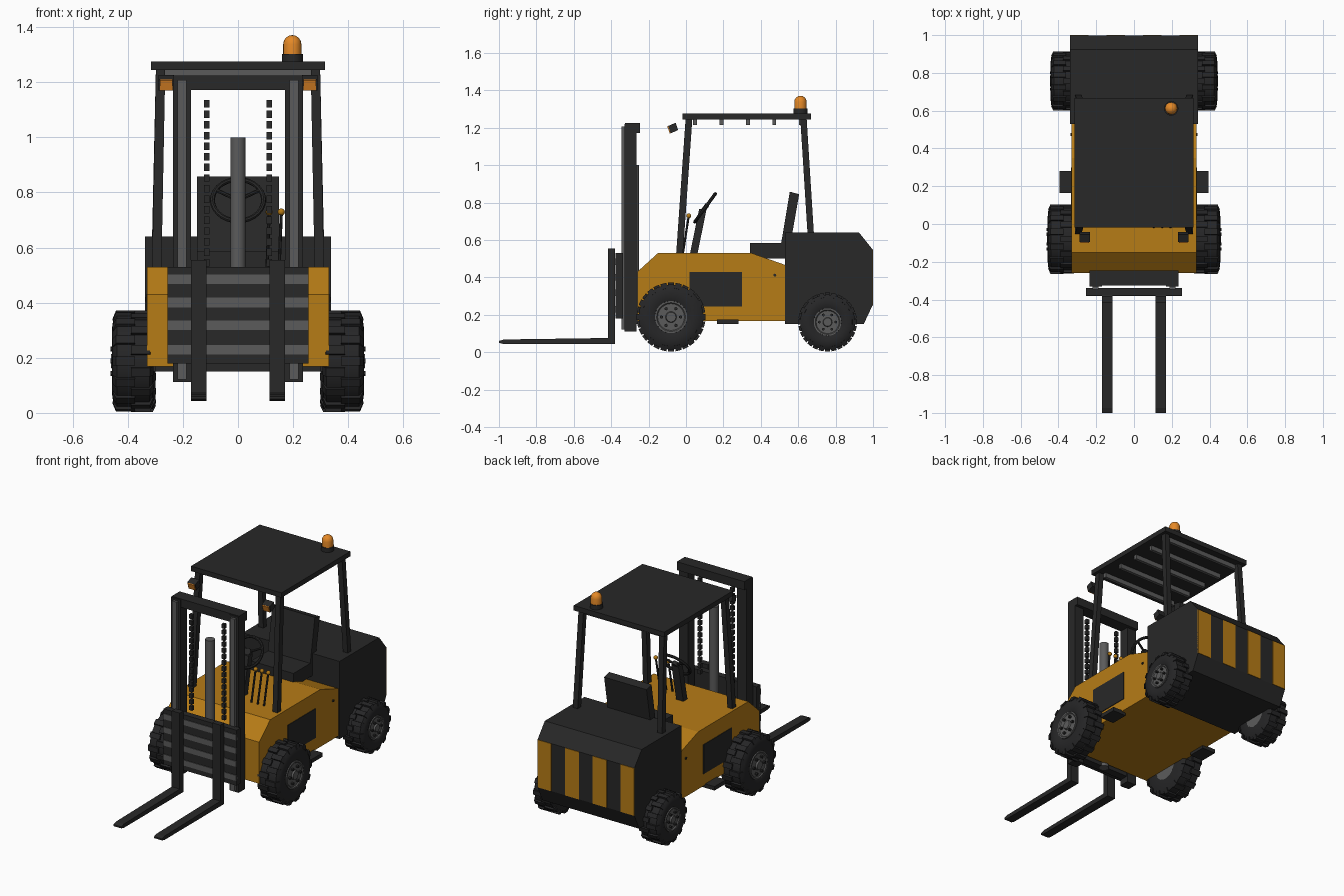
import bpy, bmesh, math
from mathutils import Vector, Matrix

if "Cube" in bpy.data.objects:
    bpy.data.objects.remove(bpy.data.objects["Cube"])


def mat(name, r, g, b):
    m = bpy.data.materials.new(name)
    m.diffuse_color = (r, g, b, 1)
    m.use_nodes = True
    m.node_tree.nodes["Principled BSDF"].inputs["Base Color"].default_value = m.diffuse_color
    return m


YELLOW = mat("body_yellow", 0.47, 0.20, 0.008)
BLACK = mat("frame_black", 0.021, 0.021, 0.021)
RUBBER = mat("tyre_rubber", 0.019, 0.019, 0.020)
GREY = mat("steel_grey", 0.105, 0.105, 0.105)
ORANGE = mat("lamp_orange", 0.78, 0.25, 0.02)


def finish(name, bm, m, smooth=False):
    bmesh.ops.recalc_face_normals(bm, faces=bm.faces)
    me = bpy.data.meshes.new(name)
    bm.to_mesh(me)
    bm.free()
    me.materials.append(m)
    ob = bpy.data.objects.new(name, me)
    bpy.context.collection.objects.link(ob)
    if smooth:
        bpy.ops.object.select_all(action='DESELECT')
        ob.select_set(True)
        bpy.context.view_layer.objects.active = ob
        bpy.ops.object.shade_smooth_by_angle(angle=math.radians(35))
    return ob


def extrude_into(bm, pts, vec):
    """Closed solid from a planar outline swept along vec."""
    a = [bm.verts.new(p) for p in pts]
    b = [bm.verts.new(Vector(p) + Vector(vec)) for p in pts]
    bm.faces.new(a)
    bm.faces.new(b[::-1])
    for i in range(len(a)):
        j = (i + 1) % len(a)
        bm.faces.new((a[i], b[i], b[j], a[j]))


def prism(name, yz, x0, x1, m):
    bm = bmesh.new()
    extrude_into(bm, [(x0, y, z) for y, z in yz], (x1 - x0, 0, 0))
    return finish(name, bm, m)


def box(name, x0, x1, y0, y1, z0, z1, m):
    return prism(name, [(y0, z0), (y1, z0), (y1, z1), (y0, z1)], x0, x1, m)


def beam(name, a, b, w, d, m):
    """Leaning post with horizontal ends, w wide in x and d deep in y."""
    bm = bmesh.new()
    extrude_into(bm, [(a[0] + sx * w / 2, a[1] + sy * d / 2, a[2])
                      for sx, sy in ((-1, -1), (1, -1), (1, 1), (-1, 1))], Vector(b) - Vector(a))
    return finish(name, bm, m)


def rod(name, a, b, r, m, n=16):
    a, b = Vector(a), Vector(b)
    bm = bmesh.new()
    rot = (b - a).to_track_quat('Z', 'Y').to_matrix().to_4x4()
    bmesh.ops.create_cone(bm, cap_ends=True, segments=n, radius1=r, radius2=r, depth=(b - a).length,
                          matrix=Matrix.Translation((a + b) / 2) @ rot)
    return finish(name, bm, m, True)


def lathe(name, prof, origin, axis, m, n=32, closed=False):
    """Spin (radius, height) points around an axis through origin."""
    bm = bmesh.new()
    vs = [bm.verts.new((r, 0, h)) for r, h in prof]
    es = [bm.edges.new(p) for p in zip(vs, vs[1:])]
    if closed:
        es.append(bm.edges.new((vs[-1], vs[0])))
    bmesh.ops.spin(bm, geom=vs + es, cent=(0, 0, 0), axis=(0, 0, 1), angle=math.tau, steps=n)
    bmesh.ops.remove_doubles(bm, verts=bm.verts, dist=1e-5)
    rot = Vector(axis).to_track_quat('Z', 'Y').to_matrix().to_4x4()
    bm.transform(Matrix.Translation(origin) @ rot)
    return finish(name, bm, m, True)


# Chassis, counterweight and its striped rear face
prism("body", [(-0.26, 0.168), (-0.26, 0.43), (-0.15, 0.53), (0.35, 0.53), (0.535, 0.465),
               (0.535, 0.168)], -0.33, 0.33, YELLOW)
prism("counterweight", [(0.53, 0.15), (0.53, 0.64), (0.925, 0.64), (0.997, 0.55), (0.997, 0.25),
                        (0.95, 0.15)], -0.338, 0.338, BLACK)
sw = 0.676 / 7
for i in range(4):
    x = -0.338 + 2 * i * sw
    box(f"rear_stripe_{i}", x, x + sw, 0.994, 1.0, 0.25, 0.55, YELLOW)

# Wheels with chunky treads
def wheel(tag, s, y, R, xi, xo):
    T = R - 0.01
    o = (0, y, R + 0.004)
    ax = (s, 0, 0)
    lathe(f"{tag}_tyre", [(0.45 * R, xi), (0.82 * R, xi), (T, xi + 0.012), (T, xo - 0.012),
                          (0.84 * R, xo), (0.62 * R, xo + 0.006), (0.47 * R, xo - 0.004)],
          o, ax, RUBBER, 32, True)
    bm = bmesh.new()
    xm, w, n = (xi + xo) / 2, 0.033 * R / 0.187, 14
    for k in range(n * 2):
        outer = k % 2
        e = (xo + 0.003) if outer else (xi - 0.003)
        d = 1 if outer else -1
        t = bmesh.new()
        extrude_into(t, [(xm - d * 0.008, -w / 2, T - 0.02), (xm - d * 0.008, -w / 2, R),
                         (e - d * 0.012, -w / 2, R), (e, -w / 2, 0.84 * R),
                         (e - d * 0.02, -w / 2, 0.82 * R)], (0, w, 0))
        t.transform(Matrix.Translation(o) @ Matrix.Rotation(math.tau * k / (n * 2), 4, 'X'))
        for v in t.verts:
            v.co.x *= s
        me = bpy.data.meshes.new("lug_tmp")
        t.to_mesh(me)
        t.free()
        bm.from_mesh(me)
        bpy.data.meshes.remove(me)
    finish(f"{tag}_tread", bm, RUBBER)
    lathe(f"{tag}_hub", [(0, xi), (0.47 * R, xi), (0.47 * R, xo + 0.003), (0.42 * R, xo + 0.003),
                         (0.39 * R, xo - 0.003), (0.16 * R, xo - 0.003), (0.14 * R, xo + 0.008),
                         (0, xo + 0.008)], o, ax, GREY, 24)
    for k in range(6):
        a = math.tau * k / 6
        p = Vector((s * (xo - 0.01), y + 0.28 * R * math.cos(a), o[2] + 0.28 * R * math.sin(a)))
        rod(f"{tag}_bolt_{k}", p, p + Vector((s * 0.02, 0, 0)), 0.05 * R, BLACK, 6)


for s, side in ((-1, "left"), (1, "right")):
    wheel(f"{side}_front_wheel", s, -0.08, 0.184, 0.31, 0.452)
    wheel(f"{side}_rear_wheel", s, 0.757, 0.157, 0.30, 0.436)

    def span(a, b):
        return sorted((s * a, s * b))

    # Side vent, filler cap and step
    box(f"{side}_vent_panel", *span(0.325, 0.334), 0.02, 0.30, 0.245, 0.43, BLACK)
    rod(f"{side}_latch", (s * 0.325, 0.475, 0.412), (s * 0.336, 0.475, 0.412), 0.008, BLACK, 8)
    box(f"{side}_step", *span(0.30, 0.395), 0.165, 0.28, 0.15, 0.175, BLACK)

    # Cab posts
    beam(f"{side}_front_post", (s * 0.295, -0.035, 0.52), (s * 0.281, 0.016, 1.25), 0.034, 0.036, BLACK)
    beam(f"{side}_rear_post", (s * 0.295, 0.667, 0.63), (s * 0.281, 0.628, 1.25), 0.034, 0.034, BLACK)

    # Tilted work lamps
    lamp = [(-0.095, 1.21), (-0.055, 1.227), (-0.042, 1.188), (-0.082, 1.17)]
    prism(f"{side}_lamp_housing", lamp, *span(0.232, 0.288), BLACK)
    prism(f"{side}_lamp_lens", [(-0.1, 1.207), (-0.094, 1.21), (-0.081, 1.173), (-0.087, 1.17)],
          *span(0.237, 0.283), ORANGE)

    # Mast rail, inner rail, lift chain
    box(f"{side}_mast_rail", *span(0.17, 0.236), -0.33, -0.265, 0.112, 1.22, BLACK)
    box(f"{side}_inner_rail", *span(0.187, 0.219), -0.346, -0.30, 0.122, 1.208, GREY)
    for k in range(16):
        z = 1.122 - 0.0385 * k
        box(f"{side}_chain_link_{k}", *span(0.103, 0.124), -0.31, -0.29, z - 0.0135, z + 0.0135, BLACK)

    # Fork: upright shank and tapered tine
    x0, x1 = span(0.114, 0.17)
    prism(f"{side}_fork", [(-0.38, 0.555), (-0.418, 0.555), (-0.418, 0.076), (-0.975, 0.068),
                           (-1.0, 0.06), (-1.0, 0.05), (-0.975, 0.044), (-0.38, 0.044)], x0, x1, BLACK)

# Mast cross members and lift cylinder
box("mast_top_bar", -0.236, 0.236, -0.325, -0.245, 1.172, 1.225, BLACK)
box("mast_bottom_bar", -0.2, 0.2, -0.32, -0.27, 0.15, 0.20, BLACK)
rod("lift_cylinder", (0, -0.278, 0.15), (0, -0.278, 1.0), 0.028, GREY, 20)

# Carriage plate with grey slats
box("carriage", -0.255, 0.255, -0.378, -0.338, 0.18, 0.53, BLACK)
for i, z in enumerate((0.196, 0.3, 0.383, 0.467)):
    z1 = z + 0.035
    box(f"carriage_slat_{i}", -0.255, 0.255, -0.382, -0.37, z + 0.015 * (i == 0), z1 + 0.015 * (i == 0), GREY)

# Roof with underside bars
box("roof", -0.316, 0.316, -0.018, 0.668, 1.245, 1.276, BLACK)
for i in range(5):
    y = 0.048 + 0.1415 * i
    box(f"roof_bar_{i}", -0.268, 0.268, y - 0.01, y + 0.01, 1.216, 1.247, GREY)

# Beacon
rod("beacon_base", (0.197, 0.612, 1.27), (0.197, 0.612, 1.303), 0.038, BLACK, 20)
dome = [(0.033, 1.30), (0.033, 1.338)] + [
    (0.033 * math.cos(a), 1.338 + 0.033 * math.sin(a)) for a in (0.4, 0.8, 1.2)] + [(0, 1.371)]
lathe("beacon_lamp", dome, (0.197, 0.612, 0), (0, 0, 1), ORANGE, 20)

# Seat
box("seat_cushion", -0.148, 0.148, 0.342, 0.54, 0.50, 0.585, BLACK)
prism("seat_back", [(0.505, 0.56), (0.555, 0.56), (0.605, 0.845), (0.555, 0.858)], -0.148, 0.148, BLACK)

# Steering column and wheel
beam("steering_column", (0, 0.04, 0.52), (0, 0.09, 0.765), 0.05, 0.04, BLACK)
ring = [(0.093 + 0.009 * math.cos(math.tau * k / 8), 0.009 * math.sin(math.tau * k / 8)) for k in range(8)]
hub = Vector((0, 0.102, 0.772))
nrm = Vector((0, -0.81, 0.59))
lathe("steering_wheel", ring, hub, nrm, BLACK, 28, True)
up = Vector((0, 0.59, 0.81))
for k in range(3):
    a = math.tau * k / 3 - math.pi / 2
    rod(f"steering_spoke_{k}", hub, hub + 0.09 * (Vector((math.cos(a), 0, 0)) + up * math.sin(a)), 0.007, BLACK, 8)
rod("steering_hub", hub - nrm * 0.012, hub + nrm * 0.012, 0.022, BLACK, 12)

# Control levers with knobs
for i, x in enumerate((0.113, 0.157, 0.201)):
    rod(f"lever_{i}", (x - 0.008, -0.018, 0.52), (x, 0.014, 0.725), 0.006, BLACK, 8)
    bm = bmesh.new()
    bmesh.ops.create_uvsphere(bm, u_segments=12, v_segments=8, radius=0.013,
                              matrix=Matrix.Translation((x, 0.015, 0.729)))
    finish(f"lever_knob_{i}", bm, YELLOW, True)
